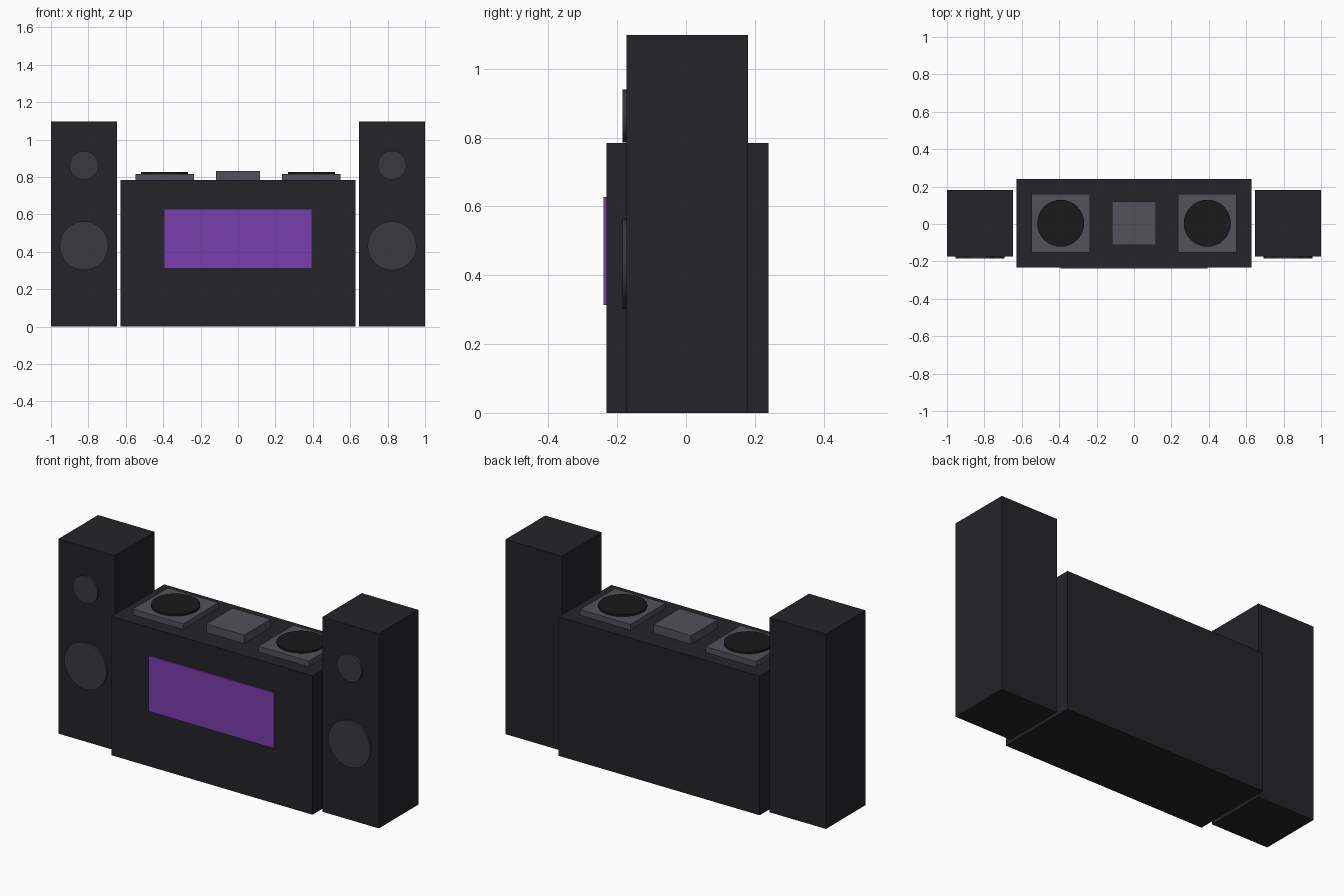
import bpy, math

if "Cube" in bpy.data.objects:
    bpy.data.objects.remove(bpy.data.objects["Cube"])

Y0 = 0.004  # depth centre of booth and speakers


def material(name, r, g, b):
    m = bpy.data.materials.new(name)
    m.diffuse_color = (r, g, b, 1)
    m.use_nodes = True
    m.node_tree.nodes["Principled BSDF"].inputs["Base Color"].default_value = m.diffuse_color
    return m


BLACK = material("cabinet_black", 0.018, 0.018, 0.022)
CONE = material("cone_grey", 0.04, 0.042, 0.048)
METAL = material("metal_grey", 0.08, 0.085, 0.1)
VINYL = material("vinyl_black", 0.01, 0.01, 0.01)
PURPLE = material("panel_purple", 0.19, 0.05, 0.42)


def box(name, loc, size, mat):
    bpy.ops.mesh.primitive_cube_add(size=1, location=loc)
    o = bpy.context.object
    o.name = name
    o.scale = size
    bpy.ops.object.transform_apply(location=False, rotation=False, scale=True)
    o.data.materials.append(mat)
    return o


def disc(name, loc, radius, depth, mat, facing_front=False):
    rot = (math.pi / 2, 0, 0) if facing_front else (0, 0, 0)
    bpy.ops.mesh.primitive_cylinder_add(vertices=32, radius=radius, depth=depth,
                                        location=loc, rotation=rot)
    o = bpy.context.object
    o.name = name
    o.data.materials.append(mat)
    bpy.ops.object.shade_smooth_by_angle()
    return o


# Booth with coloured front panel and central mixer
box("booth", (0, Y0, 0.392), (1.255, 0.4706, 0.784), BLACK)
box("front_panel", (0, -0.2314, 0.4706), (0.784, 0.0157, 0.3137), PURPLE)
box("mixer", (0, Y0, 0.808), (0.235, 0.235, 0.048), METAL)

for side, s in (("left", -1), ("right", 1)):
    # Turntable
    box(side + "_deck", (s * 0.392, Y0, 0.8), (0.3137, 0.3137, 0.032), METAL)
    disc(side + "_platter", (s * 0.392, Y0, 0.82), 0.1255, 0.014, VINYL)
    # Speaker tower and its two drivers
    x = s * 0.8235
    box(side + "_speaker", (x, Y0, 0.549), (0.353, 0.353, 1.098), BLACK)
    disc(side + "_woofer", (x, -0.1725, 0.4325), 0.131, 0.0236, CONE, True)
    disc(side + "_tweeter", (x, -0.1725, 0.863), 0.077, 0.0236, CONE, True)
